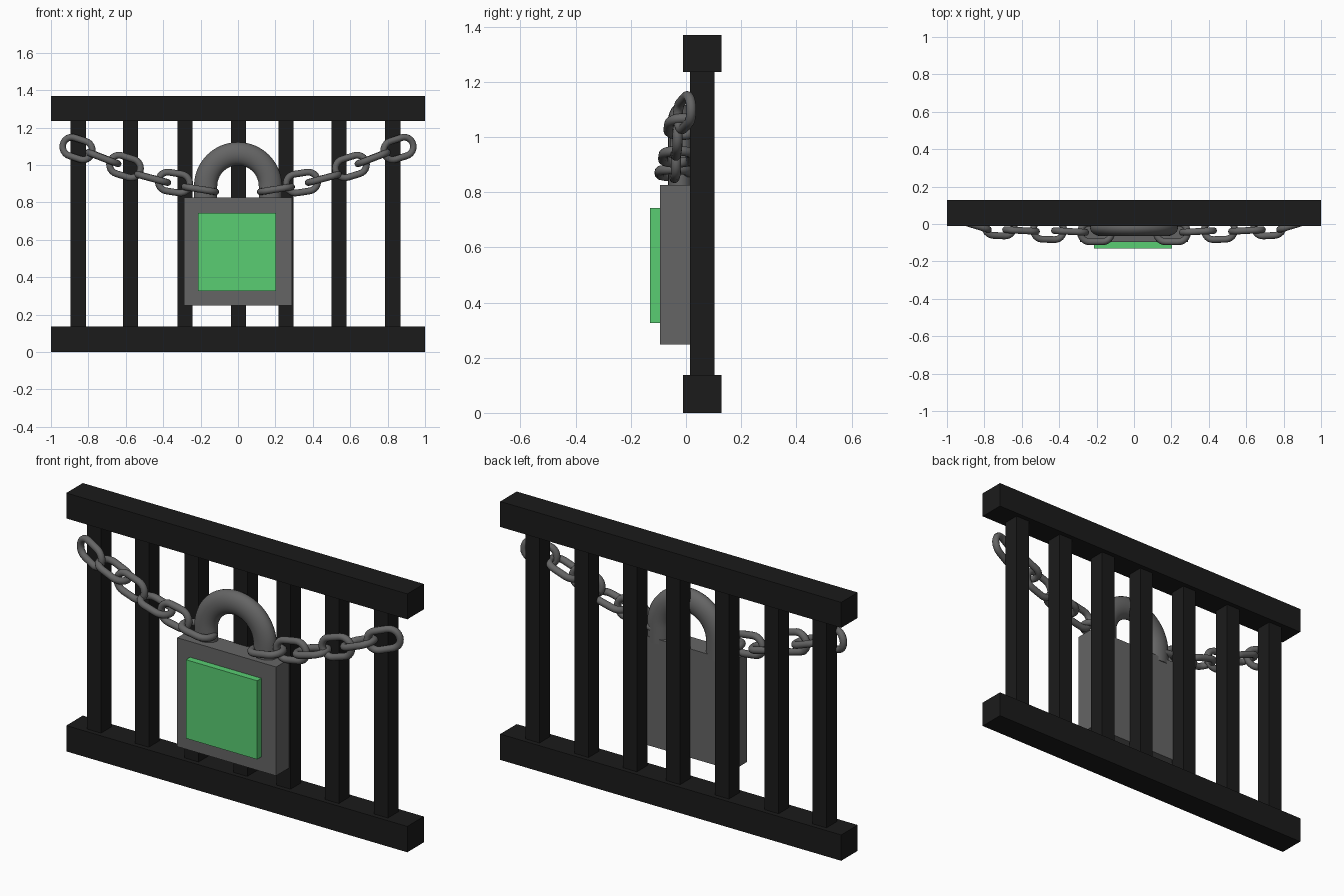
import bpy, bmesh, math
from mathutils import Matrix, Vector

if "Cube" in bpy.data.objects:
    bpy.data.objects.remove(bpy.data.objects["Cube"])


def material(name, rgb):
    m = bpy.data.materials.new(name)
    m.diffuse_color = (*rgb, 1)
    m.use_nodes = True
    m.node_tree.nodes["Principled BSDF"].inputs["Base Color"].default_value = m.diffuse_color
    return m


IRON = material("black_iron", (0.011, 0.011, 0.011))
STEEL = material("grey_steel", (0.13, 0.13, 0.13))
GREEN = material("green_panel", (0.1, 0.61, 0.17))


def add(name, bm, mat, smooth=False):
    bmesh.ops.recalc_face_normals(bm, faces=bm.faces)
    for f in bm.faces:
        f.smooth = smooth and len(f.verts) == 4
    me = bpy.data.meshes.new(name)
    bm.to_mesh(me)
    bm.free()
    me.materials.append(mat)
    ob = bpy.data.objects.new(name, me)
    bpy.context.collection.objects.link(ob)
    return ob


def box(name, x, y, z, mat):
    bm = bmesh.new()
    size = Matrix.Diagonal((x[1] - x[0], y[1] - y[0], z[1] - z[0], 1))
    mid = Matrix.Translation(((x[0] + x[1]) / 2, (y[0] + y[1]) / 2, (z[0] + z[1]) / 2))
    bmesh.ops.create_cube(bm, size=1, matrix=mid @ size)
    return add(name, bm, mat)


def tube(name, path, ra, rb, mat, closed, sides=16):
    """Sweep an ellipse (ra in plane, rb along y) along (x, z, outward angle) stations."""
    bm = bmesh.new()
    rings = []
    for x, z, a in path:
        ring = []
        for i in range(sides):
            t = math.tau * i / sides
            r = ra * math.cos(t)
            ring.append(bm.verts.new((x + r * math.cos(a), rb * math.sin(t), z + r * math.sin(a))))
        rings.append(ring)
    n = len(rings)
    for k in range(n if closed else n - 1):
        p, q = rings[k], rings[(k + 1) % n]
        for i in range(sides):
            j = (i + 1) % sides
            bm.faces.new((p[i], p[j], q[j], q[i]))
    if not closed:
        bm.faces.new(rings[0])
        bm.faces.new(rings[-1])
    return add(name, bm, mat, smooth=True)


# fence rails and bars
for name, z in (("bottom_rail", (0, 0.137)), ("top_rail", (1.235, 1.37))):
    box(name, (-1, 1), (-0.01, 0.128), z, IRON)
for i, x in enumerate((-0.855, -0.575, -0.283, 0.003, 0.257, 0.54, 0.828)):
    box(f"fence_bar_{i + 1}", (x - 0.041, x + 0.041), (0.015, 0.103), (0.13, 1.24), IRON)

# padlock body and front panel
box("lock_body", (-0.29, 0.29), (-0.095, 0.02), (0.248, 0.825), STEEL)
box("lock_panel", (-0.215, 0.203), (-0.13, -0.09), (0.325, 0.742), GREEN)

# shackle: arch on two short legs
R, ZC = 0.173, 0.887
arch = [(R * math.cos(math.pi * i / 32), ZC + R * math.sin(math.pi * i / 32), math.pi * i / 32)
        for i in range(33)]
shackle = tube("shackle", [(R, 0.8, 0)] + arch + [(-R, 0.8, math.pi)],
               0.062, 0.045, STEEL, False, 24)
shackle.location.y = -0.02

# racetrack path shared by every chain link
TUBE, LENGTH, WIDTH = 0.018, 0.205, 0.137
r = WIDTH / 2 - TUBE
half = (LENGTH - WIDTH) / 2
link_path = []
for side in (0, 1):
    for i in range(13):
        a = -math.pi / 2 + math.pi * (side + i / 12)
        link_path.append(((half if side == 0 else -half) + r * math.cos(a), r * math.sin(a), a))

# left chain links: x, y, z, tilt, yaw, roll (degrees), mirrored to the right
LINKS = ((-0.858, -0.005, 1.088, 17, -17, 0),
         (-0.720, -0.012, 1.037, 21, -3, 90),
         (-0.604, -0.035, 0.992, 17, -3, 0),
         (-0.457, -0.032, 0.928, 15, -2, 90),
         (-0.342, -0.040, 0.906, 9, -3, 0),
         (-0.203, -0.045, 0.870, 9, 0, 90))
for side, s in (("left", 1), ("right", -1)):
    for i, (x, y, z, tilt, yaw, roll) in enumerate(LINKS):
        link = tube(f"chain_link_{side}_{i + 1}", link_path, TUBE, TUBE, STEEL, True, 12)
        rot = (Matrix.Rotation(math.radians(s * yaw), 4, 'Z')
               @ Matrix.Rotation(math.radians(s * tilt), 4, 'Y')
               @ Matrix.Rotation(math.radians(roll), 4, 'X'))
        link.matrix_world = Matrix.Translation(Vector((s * x, y, z))) @ rot
